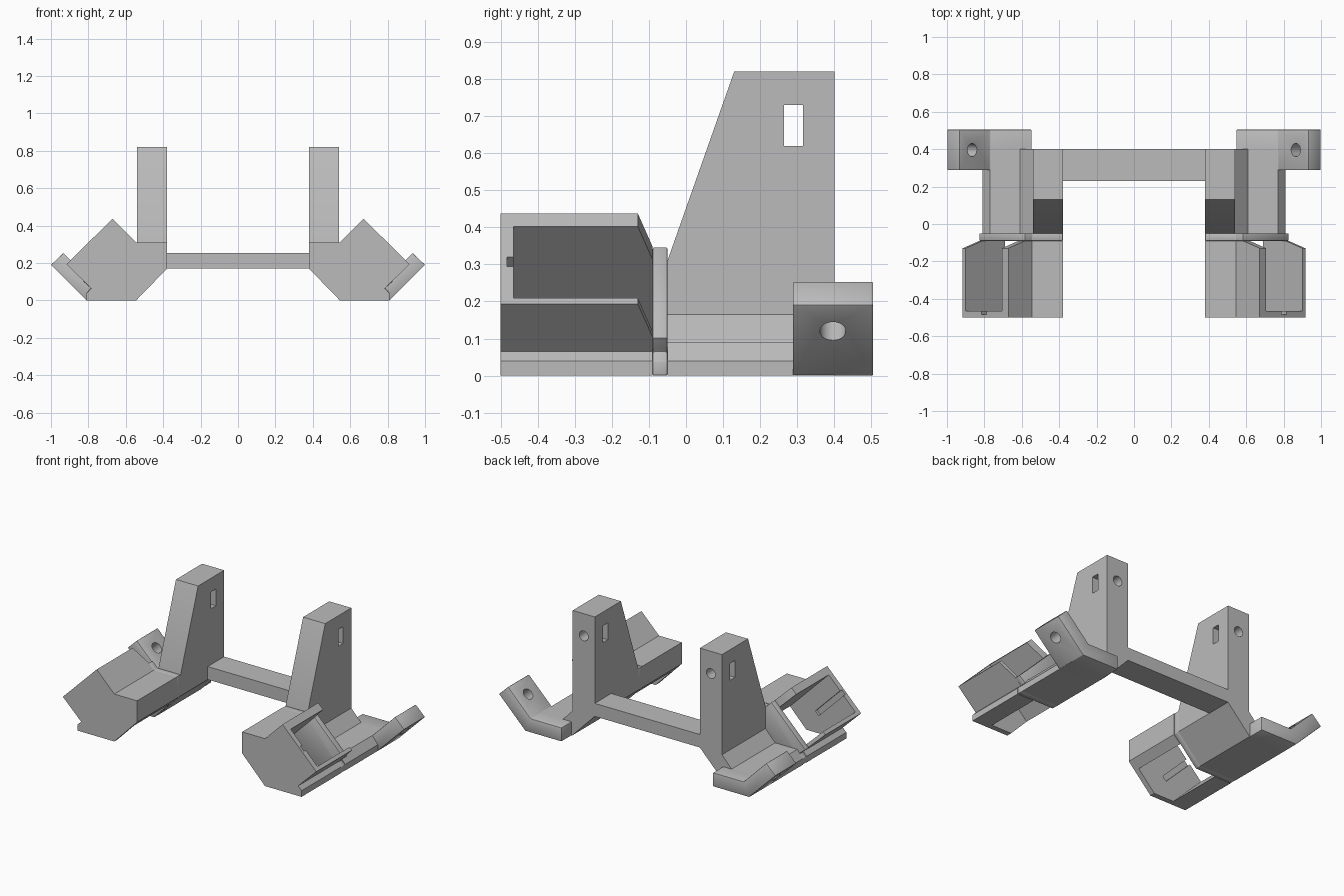
import bpy, bmesh, math
from mathutils import Matrix, Vector

cube = bpy.data.objects.get("Cube")
if cube:
    bpy.data.objects.remove(cube, do_unlink=True)

grey = bpy.data.materials.new("light grey plastic")
grey.use_nodes = True
tone = (0.5, 0.5, 0.5, 1)
grey.diffuse_color = tone
grey.node_tree.nodes["Principled BSDF"].inputs["Base Color"].default_value = tone


# Ways to place a profile (u, v) swept along t
def along_y(u, v, t):
    return (u, t, v)


def along_x(u, v, t):
    return (t, u, v)


def slanted(s, y, d):
    # s = x + z, d = z - x: frame turned 45 degrees about y
    return ((s - d) / 2, y, (s + d) / 2)


def slot_frame(s, d, y):
    return slanted(s, y, d)


def prism(name, profile, place, start, end):
    bm = bmesh.new()
    rings = [[bm.verts.new(place(u, v, t)) for u, v in profile] for t in (start, end)]
    bm.faces.new(rings[0])
    bm.faces.new(rings[1][::-1])
    for i in range(len(profile)):
        j = (i + 1) % len(profile)
        bm.faces.new((rings[0][i], rings[1][i], rings[1][j], rings[0][j]))
    bmesh.ops.recalc_face_normals(bm, faces=bm.faces)
    return to_object(name, bm)


def box(u0, u1, v0, v1):
    return [(u0, v0), (u1, v0), (u1, v1), (u0, v1)]


def rod(name, centre, axis, radius, length):
    bm = bmesh.new()
    turn = Vector(axis).to_track_quat('Z', 'Y').to_matrix().to_4x4()
    bmesh.ops.create_cone(bm, cap_ends=True, segments=32, radius1=radius, radius2=radius,
                          depth=length, matrix=Matrix.Translation(centre) @ turn)
    return to_object(name, bm)


def to_object(name, bm):
    mesh = bpy.data.meshes.new(name)
    bm.to_mesh(mesh)
    bm.free()
    mesh.materials.append(grey)
    obj = bpy.data.objects.new(name, mesh)
    bpy.context.collection.objects.link(obj)
    return obj


def apply(obj, kind, **settings):
    mod = obj.modifiers.new(kind, kind)
    for key, value in settings.items():
        setattr(mod, key, value)
    bpy.context.view_layer.objects.active = obj
    bpy.ops.object.modifier_apply(modifier=mod.name)


def finish(obj, cutters=(), bevel=0):
    if bevel:
        apply(obj, 'BEVEL', width=bevel, segments=2, limit_method='ANGLE')
    for cutter in cutters:
        cutter.hide_render = True
        apply(obj, 'BOOLEAN', object=cutter, operation='DIFFERENCE', solver='EXACT')
        bpy.data.objects.remove(cutter, do_unlink=True)
    apply(obj, 'MIRROR', use_mirror_merge=False)
    bpy.ops.object.select_all(action='DESELECT')
    obj.select_set(True)
    bpy.ops.object.shade_smooth_by_angle(angle=math.radians(30))


# Front holders: slanted pockets open at the top and the bottom
foot = [(0.38, 0.31), (0.38, 0.17), (0.545, 0), (0.81, 0), (0.81, 0.04), (0.785, 0.065)]
holder = prism("pocket_holders", foot + [(0.917, 0.193), (0.672, 0.437), (0.545, 0.31)],
               along_y, -0.5, -0.09)
finish(holder, [
    prism("slot_cutter", box(0.3, 1.3, -0.69, -0.305), slot_frame, -0.465, -0.05),
    prism("wall_end_cutter", [(0.93, -0.09), (1.2, -0.15), (1.2, -0.05), (0.93, -0.05)],
          slanted, -0.9, 0.1),
    prism("groove_cutter", box(0.75, 1.3, -0.52, -0.47), slot_frame, -0.483, -0.4),
])

# Dividers closing the back of each pocket
divider = prism("pocket_dividers", foot + [(0.828, 0.102), (0.582, 0.347), (0.545, 0.31)],
                along_y, -0.09, -0.05)
finish(divider, bevel=0.004)

# Long base plates with a chamfered root along the towers
base = prism("base_plates", [(0.38, 0.17), (0.545, 0), (0.81, 0), (0.81, 0.04), (0.77, 0.09),
                             (0.61, 0.09), (0.54, 0.165), (0.54, 0.2), (0.38, 0.2)],
             along_y, -0.05, 0.4)
finish(base)

# Tall towers with a side window and a screw hole from the back
tower = prism("towers", [(-0.05, 0.17), (-0.05, 0.31), (0.13, 0.82), (0.4, 0.82), (0.4, 0.17)],
              along_x, 0.38, 0.54)
finish(tower, [
    prism("window_cutter", box(0.265, 0.315, 0.62, 0.73), along_x, 0.3, 0.6),
    rod("screw_cutter", (0.46, 0.35, 0.675), (0, 1, 0), 0.032, 0.3),
])

# Rear tabs, bent upward and drilled through
tab = prism("rear_tabs", [(0.548, 0), (0.81, 0), (1, 0.19), (0.934, 0.254), (0.77, 0.09),
                          (0.548, 0.09)], along_y, 0.288, 0.505)
finish(tab, [rod("tab_hole_cutter", (0.898, 0.396, 0.152), (1, 0, -1), 0.035, 0.3)],
       bevel=0.004)

# Crossbar joining both sides
bar = prism("crossbar", box(0.23, 0.4, 0.17, 0.255), along_x, -0.38, 0.38)
bpy.context.view_layer.objects.active = bar
